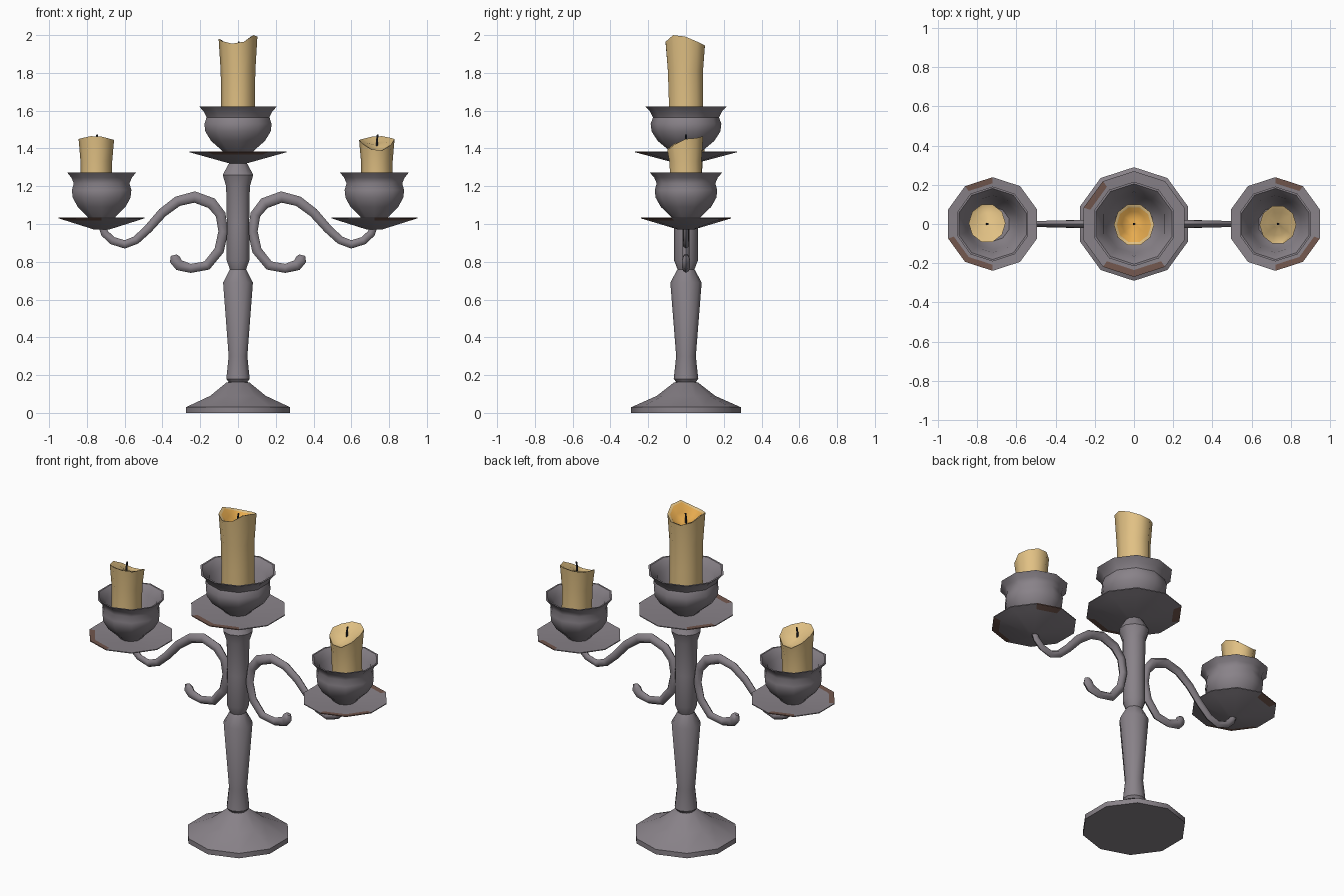
import bpy, bmesh, math
from mathutils import Vector

if "Cube" in bpy.data.objects:
    bpy.data.objects.remove(bpy.data.objects["Cube"])

N = 10  # sides of every turned part


def material(name, r, g, b):
    m = bpy.data.materials.new(name)
    m.diffuse_color = (r, g, b, 1)
    m.use_nodes = True
    m.node_tree.nodes["Principled BSDF"].inputs["Base Color"].default_value = m.diffuse_color
    return m


METAL = material("grey metal", 0.25, 0.225, 0.25)
RUST = material("rust brown", 0.17, 0.095, 0.075)
WAX = material("tan wax", 0.75, 0.53, 0.23)
GLOW = material("orange melted wax", 0.82, 0.42, 0.08)
WICK = material("dark wick", 0.02, 0.02, 0.025)


def rings_to_object(name, rings, mats, angle=40, paint=None):
    """Skin rings of points; cap both ends. paint(ring, side) -> material index."""
    bm = bmesh.new()
    vs = [[bm.verts.new(p) for p in ring] for ring in rings]
    n = len(vs[0])
    for i in range(len(vs) - 1):
        for k in range(n):
            j = (k + 1) % n
            f = bm.faces.new((vs[i][k], vs[i][j], vs[i + 1][j], vs[i + 1][k]))
            f.material_index = paint(i, k) if paint else 0
    bm.faces.new(vs[0][::-1])
    top = bm.faces.new(vs[-1])
    top.material_index = paint(len(vs) - 1, 0) if paint else 0
    bmesh.ops.recalc_face_normals(bm, faces=bm.faces)
    me = bpy.data.meshes.new(name)
    bm.to_mesh(me)
    bm.free()
    for m in mats:
        me.materials.append(m)
    ob = bpy.data.objects.new(name, me)
    bpy.context.collection.objects.link(ob)
    bpy.ops.object.select_all(action='DESELECT')
    ob.select_set(True)
    bpy.context.view_layer.objects.active = ob
    bpy.ops.object.shade_smooth_by_angle(angle=math.radians(angle))
    return ob


def ring(r, z, x=0, y=0, phase=90, n=N):
    a = [math.radians(phase + 360 * k / n) for k in range(n)]
    return [(x + r * math.cos(t), y + r * math.sin(t), z) for t in a]


def lathe(name, profile, x=0, z0=0, s=1, mats=(METAL,), **kw):
    return rings_to_object(name, [ring(r * s, z + z0, x) for r, z in profile], mats, **kw)


# base and turned column
lathe("base", [(.29, 0), (.29, .03), (.155, .09), (.065, .16), (.045, .165)])
lathe("column", [(.045, .155), (.065, .18), (.052, .30), (.083, .69), (.045, .76), (.064, .81),
                 (.062, 1.0), (.066, 1.20), (.085, 1.26), (.048, 1.325)])


# drip tray and cup; heights are relative to the tray rim
def holder(side, x, z, s, rusty):
    def rust(i, k):
        return 1 if i in (1, 2, 3) and k in rusty else 0
    lathe(side + "_drip_tray", [(.045, -.06), (.225, -.012), (.27, 0), (.27, .005), (.235, .003),
                                (.06, -.01)], x, z, s, (METAL, RUST), paint=rust)
    lathe(side + "_cup", [(.06, -.02), (.09, .01), (.15, .06), (.182, .11), (.187, .15), (.175, .185),
                          (.19, .215), (.216, .242), (.205, .242), (.165, .195), (.15, .13),
                          (.10, .07)], x, z, s)


holder("centre", 0, 1.38, 1, (1, 4, 5))
holder("left", -.722, 1.03, .885, (0, 3, 4))
holder("right", .722, 1.03, .885, (9, 6, 5))

# scrolled arms: x, z, radius along the centre line
PATH = [(.34, .835, .016), (.334, .812, .03), (.312, .782, .029), (.25, .765, .024), (.165, .78, .025),
        (.10, .86, .026), (.078, .96, .026), (.092, 1.05, .027), (.14, 1.11, .03),
        (.23, 1.143, .03), (.32, 1.12, .027), (.40, 1.06, .025), (.475, .975, .023),
        (.54, .915, .022), (.60, .892, .022), (.665, .912, .021), (.705, .95, .021),
        (.718, .985, .02)]


def arm(name, sx):
    pts = [Vector((sx * x, 0, z)) for x, z, _ in PATH]
    rings = []
    for i, p in enumerate(pts):
        t = (pts[min(i + 1, len(pts) - 1)] - pts[max(i - 1, 0)]).normalized()
        side = Vector((-t.z, 0, t.x))
        r = PATH[i][2]
        rings.append([p + side * r * math.cos(a) + Vector((0, .8 * r * math.sin(a), 0))
                      for a in (math.tau * k / 6 for k in range(6))])
    rings_to_object(name, rings, (METAL,), 61)


arm("left_arm", -1)
arm("right_arm", 1)


# candles with an uneven melted rim, hollow top and wick
def candle(side, x, r, z0, tops, dip, inner, turn=0):
    c, s = math.cos(turn), math.sin(turn)
    mean = sum(tops) / N
    h = mean - z0

    def wax_ring(scale, level, lean=0, flat=0.0, drop=0.0):
        pts = []
        for k, (px, py, _) in enumerate(ring(r * scale, 0, 0, lean, 0)):
            z = z0 + h * level
            if level == 1:
                z = mean * flat + tops[k] * (1 - flat) - drop
            pts.append((x + (px * c - py * s) * .94, px * s + py * c, z))
        return pts
    rings = [wax_ring(.92, 0), wax_ring(.9, .4), wax_ring(.92, .7, -.003), wax_ring(1.03, 1, -.004),
             wax_ring(.88, 1, -.004, 0, .006), wax_ring(.62, 1, 0, .3, dip * .75),
             wax_ring(.2, 1, 0, .6, dip)]
    rings_to_object(side + "_candle", rings, (WAX, inner), 45,
                    lambda i, k: 1 if i >= 4 else 0)
    zc = mean - dip
    rings_to_object(side + "_wick", [ring(.007, zc - .01, x, 0, 0, 5), ring(.006, zc + .025, x, 0, 0, 5),
                                     ring(.005, zc + .055, x + .004, 0, 0, 5)], (WICK,), 80)


# rim heights run anticlockwise from +x
candle("centre", 0, .106, 1.44,
       [1.992, 1.965, 1.945, 1.94, 1.955, 1.98, 1.968, 1.955, 1.965, 2.0], .055, GLOW)
SIDE = [1.45, 1.455, 1.465, 1.462, 1.45, 1.445, 1.425, 1.395, 1.39, 1.42]
candle("right", .735, .097, 1.09, SIDE, .018, WAX)
candle("left", -.75, .097, 1.09, SIDE, .018, WAX, math.pi)
